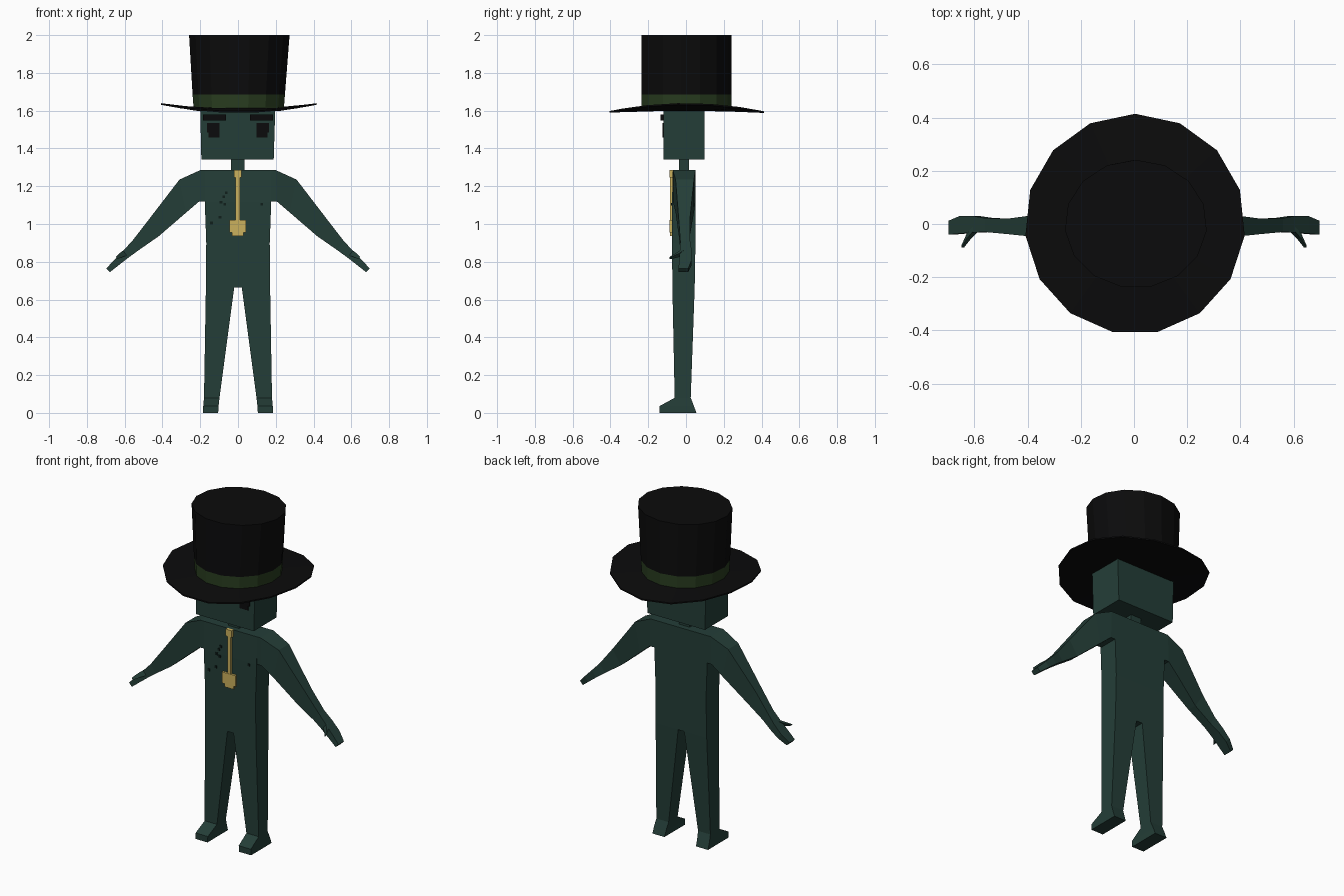
import bpy, bmesh, math


def material(name, rgb):
    m = bpy.data.materials.new(name)
    m.diffuse_color = (*rgb, 1)
    return m


TEAL = material("dark teal", (0.0176, 0.048, 0.039))
SPOT = material("deep teal", (0.005, 0.013, 0.011))
BLACK = material("hat black", (0.0033, 0.0033, 0.0035))
GREEN = material("band green", (0.022, 0.046, 0.014))
GOLD = material("gold", (0.60, 0.44, 0.11))


def loft(name, sections, mat, mirror=False):
    """Skin a closed solid through matching point loops."""
    bm = bmesh.new()
    rings = [[bm.verts.new(p) for p in s] for s in sections]
    n = len(rings[0])
    for a, b in zip(rings, rings[1:]):
        for i in range(n):
            j = (i + 1) % n
            bm.faces.new((a[i], a[j], b[j], b[i]))
    bm.faces.new(rings[0])
    bm.faces.new(rings[-1])
    bmesh.ops.recalc_face_normals(bm, faces=bm.faces)
    me = bpy.data.meshes.new(name)
    bm.to_mesh(me)
    bm.free()
    me.materials.append(mat)
    ob = bpy.data.objects.new(name, me)
    bpy.context.collection.objects.link(ob)
    if mirror:
        ob.modifiers.new("Mirror", 'MIRROR')
    return ob


def rect(z, x0, x1, y0, y1):
    return [(x0, y0, z), (x1, y0, z), (x1, y1, z), (x0, y1, z)]


def box(name, x0, x1, y0, y1, z0, z1, mat, mirror=False):
    return loft(name, [rect(z0, x0, x1, y0, y1), rect(z1, x0, x1, y0, y1)], mat, mirror)


# Torso, neck and head
loft("torso", [rect(0.665, -0.17, 0.17, -0.072, 0.046),
               rect(0.90, -0.168, 0.168, -0.074, 0.05),
               rect(1.12, -0.176, 0.176, -0.074, 0.05),
               rect(1.285, -0.176, 0.176, -0.07, 0.05)], TEAL)
box("neck", -0.036, 0.034, -0.038, 0.016, 1.27, 1.36, TEAL)
loft("head", [rect(1.342, -0.194, 0.189, -0.12, 0.097),
              rect(1.602, -0.2, 0.197, -0.12, 0.097)], TEAL)

# Legs running down into wedge feet
loft("leg", [rect(0.665, 0.02, 0.17, -0.072, 0.046),
             rect(0.08, 0.098, 0.18, -0.06, 0.025),
             rect(0.036, 0.103, 0.184, -0.14, 0.042),
             rect(0.0, 0.105, 0.185, -0.14, 0.055)], TEAL, True)


# Arms: each section has an upper edge, a lower edge and a depth
def slab(xt, zt, xb, zb, y0, y1):
    return [(xt, y0, zt), (xt, y1, zt), (xb, y1, zb), (xb, y0, zb)]


loft("arm", [slab(*s) for s in (
    (0.17, 1.285, 0.17, 1.12, -0.07, 0.05),
    (0.20, 1.285, 0.205, 1.12, -0.07, 0.05),
    (0.31, 1.235, 0.275, 1.06, -0.055, 0.042),
    (0.475, 1.02, 0.42, 0.935, -0.038, 0.02),
    (0.56, 0.91, 0.525, 0.862, -0.03, 0.022),
    (0.605, 0.862, 0.58, 0.822, -0.032, 0.03),
    (0.655, 0.81, 0.63, 0.783, -0.036, 0.03),
    (0.697, 0.765, 0.678, 0.745, -0.04, 0.012))], TEAL, True)
loft("thumb", [slab(0.605, 0.862, 0.585, 0.835, -0.028, -0.01),
               slab(0.628, 0.845, 0.612, 0.825, -0.055, -0.035),
               slab(0.647, 0.825, 0.638, 0.815, -0.088, -0.078)], TEAL, True)

# Eyes and brows
box("eye_upper", 0.097, 0.165, -0.124, -0.118, 1.485, 1.536, BLACK, True)
box("eye_lower", 0.097, 0.155, -0.124, -0.118, 1.458, 1.485, BLACK, True)
box("brow", 0.063, 0.185, -0.135, -0.118, 1.548, 1.58, BLACK, True)

# Gold necktie with pendant
box("tie_knot", -0.021, 0.019, -0.087, -0.068, 1.245, 1.286, GOLD)
box("tie_strip", -0.012, 0.011, -0.085, -0.068, 1.01, 1.25, GOLD)
box("pendant", -0.046, 0.043, -0.087, -0.068, 0.955, 1.022, GOLD)
box("pendant_tip", -0.031, 0.029, -0.086, -0.068, 0.936, 0.96, GOLD)

# Small dark spots on the chest
for x, z in ((-0.062, 1.165), (-0.075, 1.145), (-0.09, 1.115), (-0.07, 1.105),
             (-0.095, 1.035), (-0.14, 1.005), (0.125, 1.105)):
    box("chest_spot", x - 0.007, x + 0.007, -0.079, -0.071, z - 0.007, z + 0.007, SPOT)

# Top hat
SIDES = 15


def ring(r, z, sx=1.0, cx=0.004, lift=0.0):
    pts = []
    for i in range(SIDES):
        a = math.pi / 2 + 2 * math.pi * i / SIDES
        x, y = r * math.cos(a), r * math.sin(a)
        pts.append((cx + x * sx, y, z + lift * (x / r) ** 2))
    return pts


crown = loft("hat_crown", [ring(0.241, 1.604), ring(0.241, 1.622),
                           ring(0.241, 1.685, 1.02), ring(0.241, 2.0, 1.11, 0.007)], BLACK)
crown.data.materials.append(GREEN)
for f in crown.data.polygons:
    if 1.61 < f.center.z < 1.68:
        f.material_index = 1

# Brim, curled up at the left and right
loft("hat_brim", [ring(0.21, 1.597), ring(0.414, 1.588, lift=0.044),
                  ring(0.414, 1.596, lift=0.044), ring(0.235, 1.615)], BLACK)
